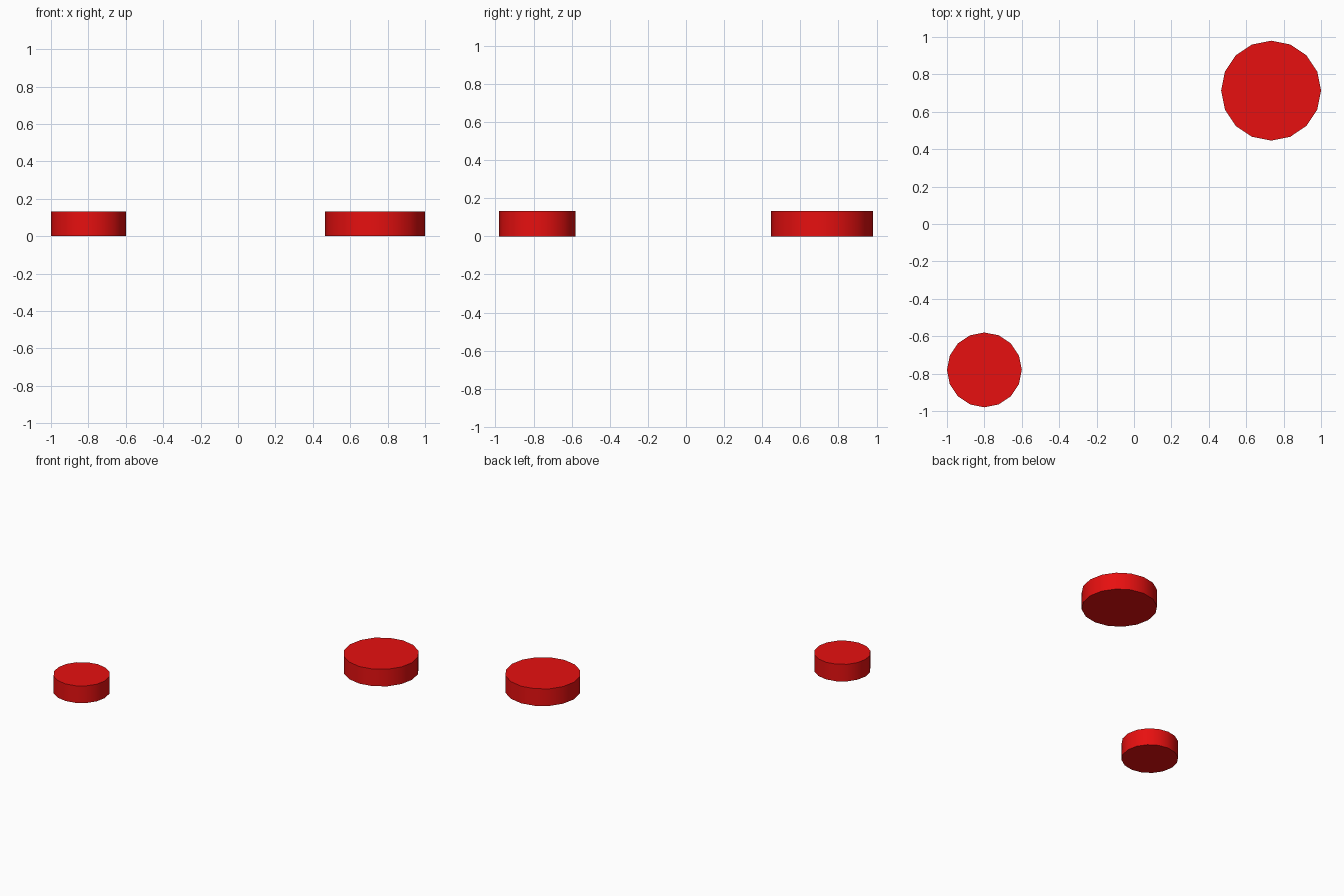
import bpy
import math

if "Cube" in bpy.data.objects:
    bpy.data.objects.remove(bpy.data.objects["Cube"])

red = bpy.data.materials.new("red")
red.diffuse_color = (0.8, 0.005, 0.005, 1)
red.use_nodes = True
red.node_tree.nodes["Principled BSDF"].inputs["Base Color"].default_value = red.diffuse_color

HEIGHT = 0.133


def disc(name, x, y, radius):
    """16-sided disc standing on the ground, smooth rim with sharp edges."""
    bpy.ops.mesh.primitive_cylinder_add(
        vertices=16, radius=radius, depth=HEIGHT, location=(x, y, HEIGHT / 2))
    ob = bpy.context.object
    ob.name = name
    ob.data.materials.append(red)
    bpy.ops.object.shade_smooth_by_angle(angle=math.radians(30))


# Two separate discs at opposite corners
disc("large_disc", 0.733, 0.713, 0.267)
disc("small_disc", -0.8, -0.78, 0.2)
